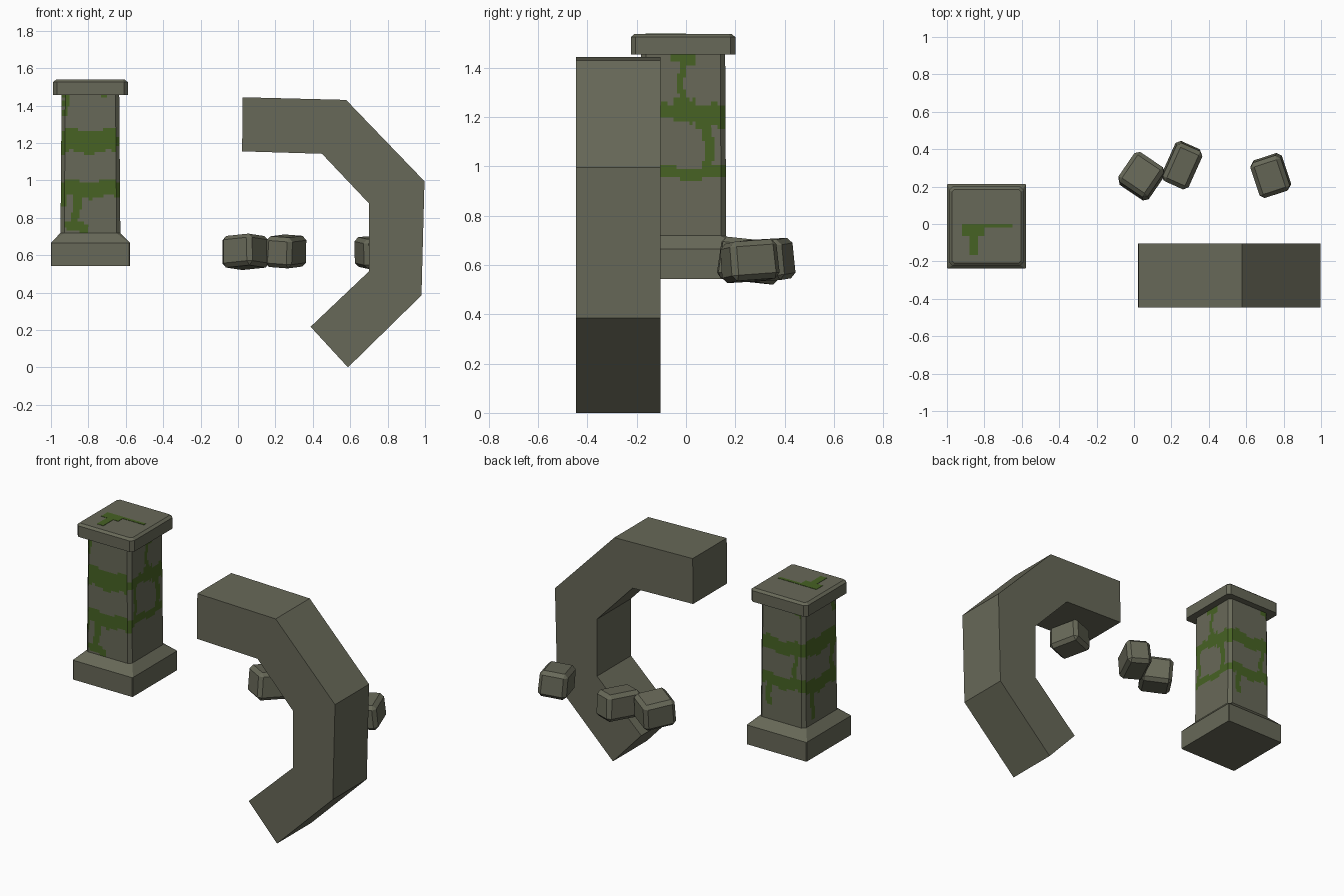
import bpy, bmesh, math
from mathutils import Euler

if "Cube" in bpy.data.objects:
    bpy.data.objects.remove(bpy.data.objects["Cube"])


def material(name, rgb):
    m = bpy.data.materials.new(name)
    m.diffuse_color = (*rgb, 1)
    m.use_nodes = True
    m.node_tree.nodes["Principled BSDF"].inputs["Base Color"].default_value = m.diffuse_color
    return m


STONE = material("olive stone", (0.137, 0.140, 0.098))
MOSS = material("moss green", (0.062, 0.122, 0.017))


def finish(bm, name, *mats):
    bmesh.ops.recalc_face_normals(bm, faces=bm.faces)
    me = bpy.data.meshes.new(name)
    bm.to_mesh(me)
    bm.free()
    ob = bpy.data.objects.new(name, me)
    bpy.context.collection.objects.link(ob)
    for m in mats:
        me.materials.append(m)
    return ob


PX, PY = -0.789, -0.012   # pillar axis


def ring(bm, hx, hy, c, z, n=1):
    """Chamfered rectangle: each side split in n, each corner cut by c."""
    corners = [((-hx + c, -hy), (hx - c, -hy)), ((hx, -hy + c), (hx, hy - c)),
               ((hx - c, hy), (-hx + c, hy)), ((-hx, hy - c), (-hx, -hy + c))]
    out = []
    for a, b in corners:
        for i in range(n + 1):
            t = i / n
            out.append(bm.verts.new((PX + a[0] + (b[0] - a[0]) * t,
                                     PY + a[1] + (b[1] - a[1]) * t, z)))
    return out


def loft(bm, rings):
    n = len(rings[0])
    for a, b in zip(rings, rings[1:]):
        for i in range(n):
            j = (i + 1) % n
            bm.faces.new((a[i], a[j], b[j], b[i]))
    bm.faces.new(rings[0][::-1])
    bm.faces.new(rings[-1])


# Pillar base and cap
bm = bmesh.new()
loft(bm, [ring(bm, 0.211, 0.226, 0.004, 0.543), ring(bm, 0.211, 0.226, 0.004, 0.666),
          ring(bm, 0.160, 0.175, 0.022, 0.719)])
finish(bm, "pillar_base", STONE)
bm = bmesh.new()
loft(bm, [ring(bm, 0.200, 0.212, 0.02, 1.455), ring(bm, 0.200, 0.212, 0.02, 1.525),
          ring(bm, 0.184, 0.197, 0.012, 1.538)])
finish(bm, "pillar_cap", STONE)

# Pillar shaft, moss picked per side by patches (u0, u1, z0, z1)
PATCHES = {
    "front": [(-1, -.5, 1.15, 1.255), (-1, -.5, .91, .985), (-.95, -.91, 1.33, 1.46),
              (-.74, -.70, 1.44, 1.46), (-.885, -.845, .72, .92), (-.92, -.80, .72, .765),
              (-.95, -.92, .86, .92)],
    "right": [(-.3, .3, .95, .985), (-.3, .3, 1.185, 1.235), (.07, .11, .96, 1.2),
              (-.03, 0, 1.23, 1.46), (-.07, .03, 1.425, 1.46), (-.055, .03, 1.22, 1.27),
              (.05, .16, 1.15, 1.235), (-.15, -.12, .96, 1.2)],
    "back": [(-1, -.5, 1.16, 1.235), (-1, -.5, .94, 1.0), (-.90, -.87, .96, 1.2),
             (-.93, -.89, 1.41, 1.46), (-.72, -.68, .80, .96)],
    "left": [(-.3, .3, 1.15, 1.25), (-.3, .3, .91, .99), (-.14, -.10, .96, 1.2),
             (-.16, -.12, 1.36, 1.46), (.06, .10, .74, .95)],
}


def mossy(c, n):
    if abs(n.x) > 0.9 or (abs(n.x) > abs(n.y)):
        side, u = ("right" if n.x > 0 else "left"), c.y
    else:
        side, u = ("front" if n.y < 0 else "back"), c.x
    du = 0.008 * math.sin(c.z * 34)
    dz = 0.010 * math.sin(u * 31 + 1)
    return any(a <= u + du <= b and p <= c.z + dz <= q + 0.012
               for a, b, p, q in PATCHES[side])


bm = bmesh.new()
ROWS = 46
rings = []
for r in range(ROWS + 1):
    t = r / ROWS
    rings.append(ring(bm, 0.160 - 0.006 * t, 0.175 - 0.004 * t, 0.02, 0.715 + 0.743 * t, 24))
loft(bm, rings)
bmesh.ops.recalc_face_normals(bm, faces=bm.faces)
for f in bm.faces:
    if len(f.verts) == 4:
        f.material_index = int(mossy(f.calc_center_median(), f.normal))
finish(bm, "pillar_shaft", STONE, MOSS)

# Moss streaks on top of the cap
bm = bmesh.new()
for x0, x1, y0, y1 in [(-.92, -.65, -.02, 0), (-.92, -.80, -.065, -.02), (-.88, -.835, -.165, -.065)]:
    res = bmesh.ops.create_cube(bm, size=1)
    for v in res["verts"]:
        v.co = ((x0 + x1) / 2 + v.co.x * (x1 - x0), (y0 + y1) / 2 + v.co.y * (y1 - y0),
                1.538 + v.co.z * 0.004)
finish(bm, "cap_moss", MOSS)

# Broken arch: front outline extruded in depth
OUTLINE = [(.025, 1.444), (.578, 1.43), (.997, .995), (.981, .385), (.588, 0), (.388, .217),
           (.70, .513), (.70, .877), (.449, 1.142), (.022, 1.155)]
bm = bmesh.new()
face = bm.faces.new([bm.verts.new((x, -0.446, z)) for x, z in OUTLINE])
ext = bmesh.ops.extrude_face_region(bm, geom=[face])
bmesh.ops.translate(bm, vec=(0, 0.343, 0),
                    verts=[g for g in ext["geom"] if isinstance(g, bmesh.types.BMVert)])
finish(bm, "broken_arch", STONE)

# Loose rubble: bevelled, tilted blocks (location, size, rotation in degrees)
ROCKS = [((.040, .257, .618), (.195, .200, .170), (-5, -5, -34)),
         ((.257, .313, .620), (.155, .230, .165), (3, 4, -24)),
         ((.730, .258, .616), (.175, .205, .160), (4, -4, 18))]
for i, (loc, size, rot) in enumerate(ROCKS):
    bm = bmesh.new()
    bmesh.ops.create_cube(bm, size=1)
    for v in bm.verts:
        s = 0.97 if v.co.z > 0 else 1.0
        v.co = (v.co.x * size[0] * s, v.co.y * size[1] * s, v.co.z * size[2])
    bmesh.ops.bevel(bm, geom=bm.edges[:], offset=0.022, segments=1, affect='EDGES')
    ob = finish(bm, f"rubble_block_{i + 1}", STONE)
    ob.location = loc
    ob.rotation_euler = Euler([math.radians(a) for a in rot])
